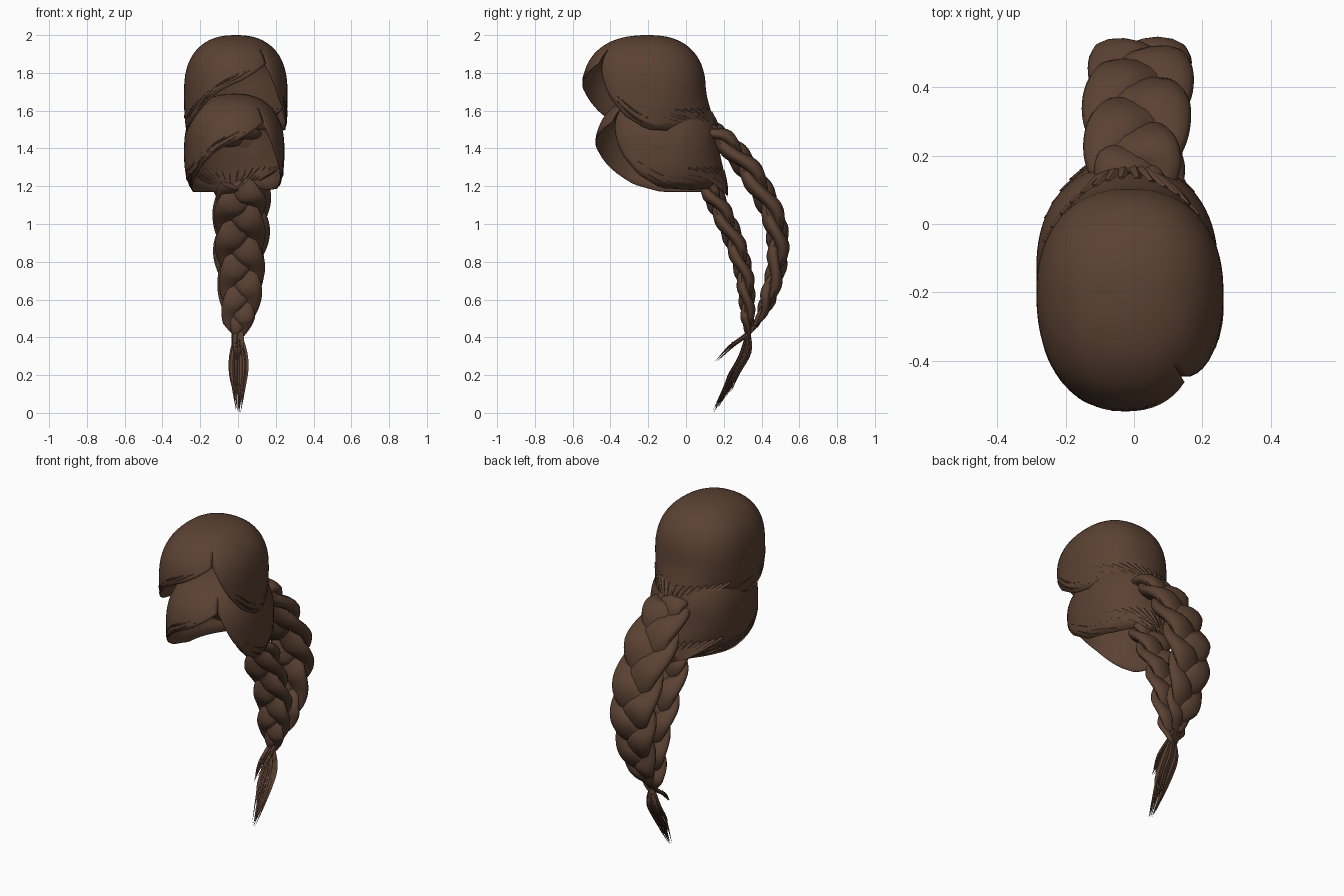
import bpy, bmesh, math, random
from mathutils import Vector

random.seed(4)
if "Cube" in bpy.data.objects:
    bpy.data.objects.remove(bpy.data.objects["Cube"])

brown = bpy.data.materials.new("brown hair")
brown.use_nodes = True
COLOR = (0.105, 0.054, 0.033, 1)
brown.diffuse_color = COLOR
bsdf = brown.node_tree.nodes["Principled BSDF"]
bsdf.inputs["Base Color"].default_value = COLOR
bsdf.inputs["Roughness"].default_value = 0.8


def finish(name, bm, angle=60):
    bmesh.ops.recalc_face_normals(bm, faces=bm.faces)
    mesh = bpy.data.meshes.new(name)
    bm.to_mesh(mesh)
    bm.free()
    obj = bpy.data.objects.new(name, mesh)
    bpy.context.collection.objects.link(obj)
    mesh.materials.append(brown)
    bpy.ops.object.select_all(action='DESELECT')
    obj.select_set(True)
    bpy.context.view_layer.objects.active = obj
    bpy.ops.object.shade_smooth_by_angle(angle=math.radians(angle))
    return obj


def lerp_table(table, x):
    for (a, va), (b, vb) in zip(table, table[1:]):
        if x <= b:
            return va + (vb - va) * (x - a) / (b - a)
    return table[-1][1]


def spline(points, s):
    """Point on a Catmull-Rom curve, s from 0 to 1."""
    p = [Vector(q) for q in points]
    p = [2 * p[0] - p[1]] + p + [2 * p[-1] - p[-2]]
    f = min(max(s, 0), 0.9999) * (len(p) - 3)
    i, t = int(f), f % 1
    a, b, c, d = p[i:i + 4]
    return 0.5 * (2 * b + (c - a) * t + (2 * a - 5 * b + 4 * c - d) * t ** 2
                  + (3 * b - a - 3 * c + d) * t ** 3)


def tube(bm, rings, n):
    """Skin rings of (centre, axis u, axis v) with an elliptical section."""
    loops = []
    for c, u, v in rings:
        angles = [2 * math.pi * k / n for k in range(n)]
        loops.append([bm.verts.new(c + u * math.cos(a) + v * math.sin(a)) for a in angles])
    for la, lb in zip(loops, loops[1:]):
        for k in range(n):
            bm.faces.new((la[k], la[(k + 1) % n], lb[(k + 1) % n], lb[k]))
    bm.faces.new(loops[0])
    bm.faces.new(loops[-1])


def wisp(bm, points, width, steps=8):
    """Thin lock, fullest in the middle and pointed at the end."""
    rings = []
    for i in range(steps + 1):
        s = i / steps
        t = (spline(points, s + 0.02) - spline(points, s - 0.02)).normalized()
        u = t.cross(Vector((0.3, 0.9, 0.2))).normalized()
        w = width * (1 - s ** 2) * (0.5 + s) + 0.0004
        rings.append((spline(points, s), u * w, t.cross(u) * w * 0.6))
    tube(bm, rings, 4)


# Hem height around the head, by angle from +x; the parting is the high point
HEM = [(-53, 1.85), (-35, 1.68), (-18, 1.57), (0, 1.5), (30, 1.49), (60, 1.5), (90, 1.47),
       (130, 1.48), (180, 1.48), (205, 1.52), (225, 1.59), (250, 1.69), (270, 1.745), (307, 1.85)]


def cap_point(deg, u, taper, width, swell=1.0):
    hem = lerp_table(HEM, deg)
    z = 2 - (2 - hem) * u ** 2
    if z > 1.7:
        r = (1 - ((z - 1.7) / 0.3) ** 2.4) ** (1 / 2.4)
    else:
        r = 1 - taper * ((1.7 - z) / 0.23) ** 3
    r *= swell
    c, s = math.cos(math.radians(deg)), math.sin(math.radians(deg))
    e = 2 / 2.25
    x = math.copysign(abs(c) ** e, c) * width * r
    y = math.copysign(abs(s) ** e, s) * (0.35 if s < 0 else 0.305) * r
    # the side hair tucks under the swept fringe near the hem
    if deg < -20:
        tuck = 1 - 0.06 * (-20 - deg) / 33 * u ** 5
        x, y = x * tuck, y * tuck
    # the nape gathers backwards into the braid
    gather = max(0, s) ** 2 * min(1, max(0, (1.72 - z) / 0.24)) ** 1.5
    return Vector((x * (1 - 0.3 * gather) - 0.012, y + 0.08 * gather - 0.2, z))


def make_cap(name, shift, taper, width):
    def point(deg, u, swell=1.0):
        return cap_point(deg, u, taper, width, swell) + shift

    bm = bmesh.new()
    cols, rows = 72, 22
    pole = bm.verts.new(Vector((-0.012, -0.2, 2)) + shift)
    grid = []
    for i in range(cols + 1):
        deg = -53 + 360 * i / cols
        grid.append([bm.verts.new(point(deg, j / rows)) for j in range(1, rows + 1)])
    for a, b in zip(grid, grid[1:]):
        bm.faces.new((pole, a[0], b[0]))
        for j in range(rows - 1):
            bm.faces.new((a[j], a[j + 1], b[j + 1], b[j]))
    # close the seam above the parting
    bmesh.ops.remove_doubles(bm, verts=grid[0] + grid[-1], dist=0.003)
    cap = finish(name, bm)
    solid = cap.modifiers.new("thickness", 'SOLIDIFY')
    solid.thickness = 0.004
    # loose locks lying along the hem
    bm = bmesh.new()
    for _ in range(40):
        d = random.uniform(-40, 285)
        run = random.uniform(20, 40) * (1 if d > 90 else -1)
        u = random.uniform(0.9, 0.97)
        pts = [point(min(max(d - run * k, -52), 306), u + 0.03 * k, 1.0 + 0.006 * k)
               for k in (0, 0.5, 1)]
        wisp(bm, pts, 0.004)
    finish(name + "_loose_locks", bm)
    # locks drawn from the nape into the braid root
    bm = bmesh.new()
    for k in range(16):
        f = k / 15 * 2 - 1
        start, mid = point(90 - 65 * f, 0.88), point(90 - 35 * f, 0.96, 1.02)
        end = Vector((0.06 * f, 0.15, 1.47 + random.uniform(-0.02, 0.03))) + shift
        wisp(bm, [start, mid, end], 0.022, 10)
    finish(name + "_nape_locks", bm)


def make_braid(name, path, widths, turns):
    """Three flat strands woven along a path."""
    bm = bmesh.new()
    side = Vector((1, 0, 0))
    steps = 100
    for k in range(3):
        rings = []
        for i in range(steps + 1):
            s = i / steps
            t = (spline(path, s + 0.01) - spline(path, s - 0.01)).normalized()
            n = t.cross(side)
            w = lerp_table(widths, s)
            p = 2 * math.pi * (turns * s + k / 3)
            c = spline(path, s) + side * (0.52 * w * math.sin(p)) + n * (0.17 * w * math.sin(2 * p))
            # the flat section turns square to the strand as it crosses over
            slant = t * (-0.36 * w * math.cos(p))
            rings.append((c, side * w * 0.48 + slant, n * w * 0.25))
        tube(bm, rings, 12)
    finish(name, bm)


def make_tail(name, path, count, spread):
    bm = bmesh.new()
    for _ in range(count):
        a, r = random.uniform(0, 2 * math.pi), random.uniform(0.2, 1) ** 0.5
        off = Vector((math.cos(a), 0.75 * math.sin(a), 0.3 * math.sin(a))) * spread * r
        pts = []
        for i, p in enumerate(path):
            bulge = math.sin(math.pi * (i + 0.25) / (len(path) - 0.4))
            pts.append(Vector(p) + off * bulge)
        pts[-1] += Vector((0, 0.4, 0.5)) * random.uniform(0, 0.25)
        pts[-1].z = max(pts[-1].z, 0)
        wisp(bm, pts, 0.012, 12)
    finish(name, bm)


make_cap("upper_cap", Vector((0, 0, 0)), 0.06, 0.274)
make_cap("lower_cap", Vector((-0.008, 0.07, -0.31)), 0.2, 0.266)

make_braid("upper_braid",
           [(0, 0.09, 1.52), (0, 0.2, 1.445), (0.01, 0.35, 1.26), (0.02, 0.465, 1.03),
            (0.01, 0.485, 0.82), (0.01, 0.435, 0.61), (0, 0.37, 0.46)],
           [(0, 0.1), (0.12, 0.14), (0.3, 0.165), (0.6, 0.15), (0.85, 0.11), (1, 0.03)], 2.2)
make_braid("lower_braid",
           [(0.01, 0.11, 1.21), (0.01, 0.18, 1.08), (0.01, 0.26, 0.9), (0.02, 0.31, 0.72),
            (0.01, 0.325, 0.55), (0, 0.33, 0.4)],
           [(0, 0.11), (0.12, 0.14), (0.4, 0.135), (0.7, 0.115), (0.88, 0.09), (1, 0.025)], 1.7)

make_tail("upper_tail", [(0, 0.41, 0.51), (0, 0.33, 0.42), (0, 0.25, 0.36), (0, 0.15, 0.26)], 14, 0.035)
make_tail("lower_tail", [(0, 0.33, 0.43), (0, 0.31, 0.31), (0, 0.25, 0.2), (0, 0.14, 0)], 28, 0.05)
